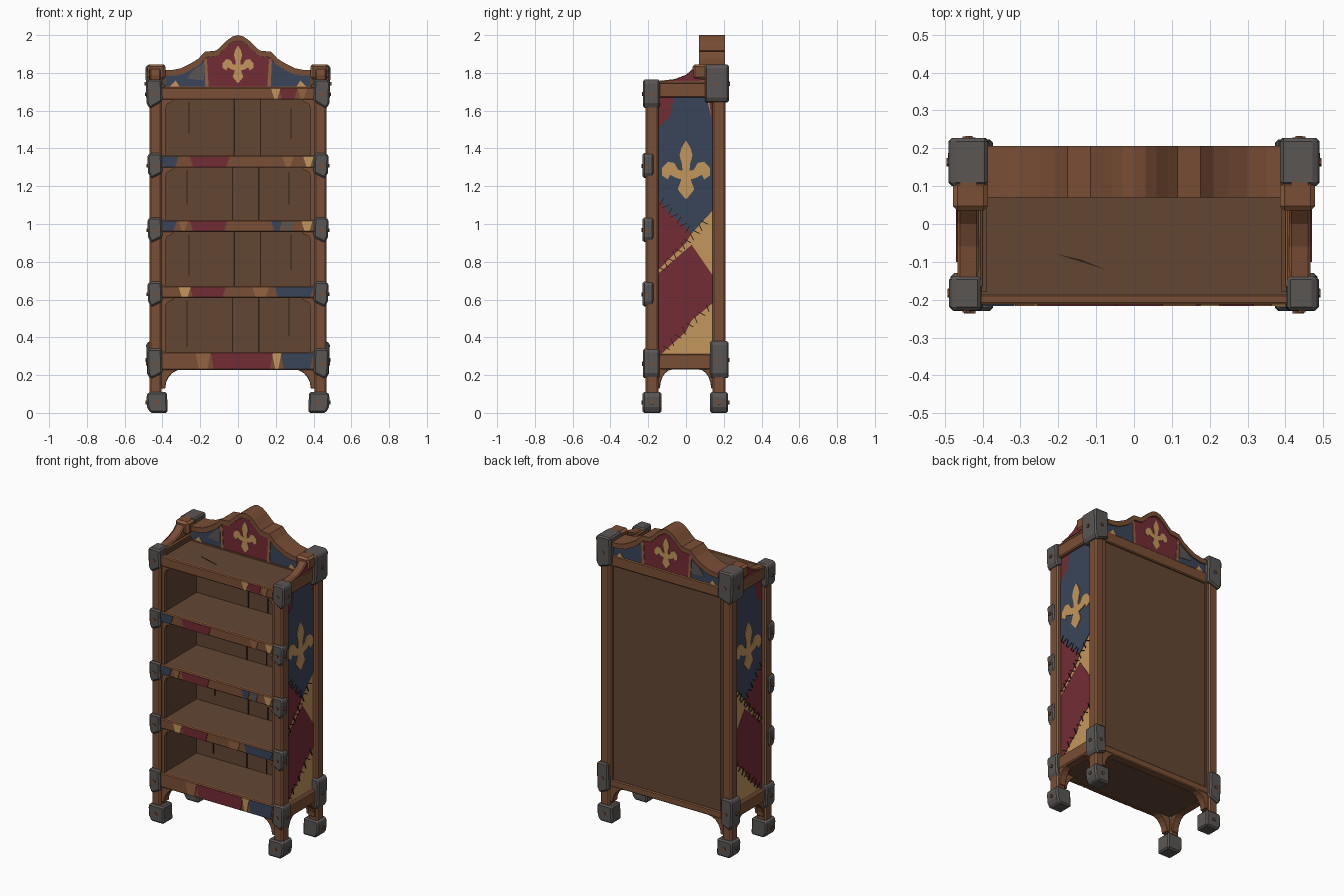
import bpy, bmesh, math
from mathutils import Matrix, Vector

if "Cube" in bpy.data.objects:
    bpy.data.objects.remove(bpy.data.objects["Cube"])

def material(name, hexa):
    m = bpy.data.materials.new(name)
    c = [int(hexa[i:i + 2], 16) / 255 for i in (0, 2, 4)]
    m.diffuse_color = [v / 12.92 if v < .04 else ((v + .055) / 1.055) ** 2.4 for v in c] + [1]
    m.use_nodes = True
    m.node_tree.nodes["Principled BSDF"].inputs["Base Color"].default_value = m.diffuse_color
    return m

FRAME = material("frame wood", "7A4E35")
BOARD = material("board wood", "634634")
EDGE = material("worn edge wood", "94623E")
SEAM = material("dark seam", "2E1E16")
METAL = material("iron", "5A5654")
RED = material("red cloth", "742C36")
BLUE = material("blue cloth", "3A455A")
GOLD = material("gold cloth", "C4965C")

def finish(name, bm, mat, mirror=False, bevel=0, edge=None):
    bmesh.ops.recalc_face_normals(bm, faces=bm.faces)
    me = bpy.data.meshes.new(name)
    bm.to_mesh(me)
    bm.free()
    ob = bpy.data.objects.new(name, me)
    bpy.context.collection.objects.link(ob)
    me.materials.append(mat)
    if bevel:
        b = ob.modifiers.new("bevel", 'BEVEL')
        b.width, b.segments, b.limit_method = bevel, 1, 'ANGLE'
        if edge:
            me.materials.append(edge)
            b.material = 1
    if mirror:
        ob.modifiers.new("mirror", 'MIRROR')
    return ob

def prism(name, polys, axis, a, b, mat, mirror=False, bevel=0, edge=None):
    """Extrude flat outlines along an axis: x -> (y,z), y -> (x,z), z -> (x,y)."""
    bm = bmesh.new()
    put = {'x': lambda p, t: (t, p[0], p[1]), 'y': lambda p, t: (p[0], t, p[1]),
           'z': lambda p, t: (p[0], p[1], t)}[axis]
    for pts in polys:
        lo = [bm.verts.new(put(p, a)) for p in pts]
        hi = [bm.verts.new(put(p, b)) for p in pts]
        bm.faces.new(lo)
        bm.faces.new(hi[::-1])
        for i in range(len(pts)):
            j = (i + 1) % len(pts)
            bm.faces.new((lo[i], hi[i], hi[j], lo[j]))
    return finish(name, bm, mat, mirror, bevel, edge)

def rect(a0, a1, b0, b1):
    return [(a0, b0), (a1, b0), (a1, b1), (a0, b1)]

def box(name, x0, x1, y0, y1, z0, z1, mat, mirror=False, bevel=0, edge=None):
    return prism(name, [rect(x0, x1, y0, y1)], 'z', z0, z1, mat, mirror, bevel, edge)

def cap(name, x0, x1, y0, y1, z0, z1, clip=.03):
    """Iron corner sleeve with a slanted inner lower edge and two rivets."""
    prism(name, [[(x0, z0 + clip), (x1 - .02, z0), (x1 - .004, z0 + .03), (x1, z1 - .02),
                  (x1 - .01, z1), (x0 + .004, z1)]], 'y', y0, y1, METAL, True, .009)
    bm = bmesh.new()
    cx, cy, cz = (x0 + x1) / 2, (y0 + y1) / 2, (z0 + z1) / 2
    face = (cx, y0, cz) if y0 < 0 else (cx, y1, cz)
    for pos, ax in ((face, 'X'), ((x1 - .001, cy, cz), 'Y')):
        bmesh.ops.create_cone(bm, cap_ends=True, segments=6, radius1=.011, radius2=.011, depth=.012,
                              matrix=Matrix.Translation(pos) @ Matrix.Rotation(math.pi / 2, 4, ax))
    finish(name + "_rivets", bm, FRAME, True)

def fleur(cx, z0, h):
    half = [(0, 1), (.08, .87), (.11, .75), (.07, .6), (.06, .49), (.13, .5), (.2, .62), (.31, .64),
            (.41, .53), (.41, .41), (.31, .34), (.27, .42), (.18, .37), (.08, .34), (.14, .17), (.07, .08), (0, 0)]
    pts = half + [(-x, z) for x, z in half[-2:0:-1]]
    return [(cx + x * h, z0 + z * h) for x, z in pts]

# posts and feet
for tag, y0, y1, top in (("front", -.215, -.145, 1.75), ("back", .14, .208, 1.82)):
    box(tag + "_posts", .405, .468, y0, y1, .08, top, FRAME, True, .008, EDGE)
    f0, f1 = (-.23, -.13) if y0 < 0 else (.128, .223)
    cap(tag + "_feet", .372, .485, f0, f1, 0, .11, 0)
    # curved leg brackets, across and along the side
    arc = [(.09 * (1 - math.cos(t * math.pi / 10)), .1 * math.sin(t * math.pi / 10)) for t in range(6)]
    prism(tag + "_leg_brackets", [[(.41, .13)] + [(.385 - u, .13 + v) for u, v in arc] + [(.41, .235)]],
          'y', y0 + .01, y1 - .01, FRAME, True, .004, EDGE)
    s, base = (1, -.15) if y0 < 0 else (-1, .145)
    prism(tag + "_side_leg_brackets", [[(base, .13)] + [(base + s * (.012 + u * .75), .13 + v) for u, v in arc]
          + [(base, .235)]], 'x', .41, .458, FRAME, True, .004, EDGE)

# iron corner sleeves
cap("front_top_caps", .4, .488, -.228, -.138, 1.61, 1.765, .04)
cap("front_low_caps", .4, .482, -.228, -.14, .18, .34)
for z in (1.24, .9, .56):
    cap("front_shelf_caps", .4, .48, -.23, -.172, z, z + .135)
cap("back_top_caps", .382, .49, .1, .227, 1.64, 1.845)
cap("back_low_caps", .4, .486, .128, .225, .18, .38)

# side walls and rails
box("side_boards", .39, .435, -.18, .17, .24, 1.74, BOARD, True)
box("side_low_rails", .4, .462, -.17, .16, .23, .312, FRAME, True, .006, EDGE)
box("side_top_rails", .4, .464, -.17, .16, 1.67, 1.755, FRAME, True, .006, EDGE)
prism("side_crests", [[(-.15, 1.74), (-.15, 1.757), (-.06, 1.767), (0, 1.79), (.045, 1.83), (.08, 1.845),
                       (.13, 1.845), (.13, 1.74)]], 'x', .41, .466, FRAME, True, .006, EDGE)
box("crest_blocks", .385, .478, .035, .115, 1.765, 1.845, FRAME, True, .012, EDGE)
prism("side_crest_cloth", [[(-.1, 1.757), (-.05, 1.766), (.005, 1.789), (.05, 1.828), (.075, 1.838), (.075, 1.757)]],
      'x', .466, .47, RED, True)

# patched cloth on the sides
prism("side_gold_cloth", [rect(-.145, .14, .312, 1.67)], 'x', .434, .44, GOLD, True)
prism("side_red_cloth", [
    [(-.145, 1.16), (.04, .97), (0, .9), (-.145, .76)],
    [(-.145, .74), (.03, .89), (.14, .73), (.14, .58), (.03, .49), (0, .43), (-.13, .312), (-.145, .312)],
    [(-.145, 1.5), (-.145, 1.67), (-.06, 1.67), (-.08, 1.56)],
    [(.12, 1.67), (.14, 1.67), (.14, 1.52)]], 'x', .436, .442, RED, True)
prism("side_blue_cloth", [[(-.145, 1.13), (-.09, 1.06), (.03, .95), (.14, 1.07), (.14, 1.54), (.11, 1.67),
                           (-.065, 1.67), (-.085, 1.57), (-.145, 1.51)]], 'x', .437, .444, BLUE, True)
prism("side_emblem", [fleur(0, 1.13, .312)], 'x', .442, .448, GOLD, True)

# stitches across the cloth seams
stitches = []
for a, b, n in (((-.14, .75), (.11, 1.02), 11), ((-.12, .33), (.13, .57), 8), ((-.14, 1.13), (.02, .96), 7)):
    a, b = Vector(a), Vector(b)
    d = (b - a).normalized()
    w = Vector((-d.y, d.x))
    for i in range(n):
        c = a.lerp(b, (i + .5) / n)
        u, v = (w + d * (.4 if i % 2 else -.3)) * .02, d * .0025
        stitches.append([tuple(p) for p in (c - u - v, c + u - v, c + u + v, c - u + v)])
prism("stitches", stitches, 'x', .442, .447, SEAM, True)

# shelves, with coloured patches on their front edges
shelves = [
    (1.66, 1.72, [(.18, .22, GOLD), (.22, .31, RED), (.32, .36, EDGE)]),
    (1.30, 1.36, [(-.405, -.32, BLUE), (-.25, -.05, RED), (.24, .29, EDGE), (.35, .395, GOLD)]),
    (.96, 1.02, [(-.405, -.33, BLUE), (-.31, -.27, EDGE), (-.25, -.06, RED), (.18, .23, BLUE), (.24, .29, METAL), (.34, .39, GOLD)]),
    (.61, .67, [(-.31, -.255, GOLD), (-.25, -.07, RED), (.08, .16, EDGE), (.2, .395, BLUE)]),
    (.23, .32, [(-.22, -.15, EDGE), (-.14, .18, RED), (.185, .225, GOLD), (.23, .395, BLUE)])]
for z0, z1, patches in shelves:
    box("shelf", -.405, .405, -.2, .15, z0, z1, BOARD)
    box("shelf_edge", -.41, .41, -.212, -.185, z0 - .002, z1 + .002, FRAME, False, .005, EDGE)
    for x0, x1, m in patches:
        k = .012
        prism("shelf_patch", [[(x0 + k, z0 + .003), (x1 - k, z0 + .003), (x1 + k * .4, z1 - .003), (x0 - k * .4, z1 - .003)]],
              'y', -.216, -.21, m)

# curved brackets in the top corners of each bay
for z, _, _ in shelves[:-1]:
    prism("bay_brackets", [[(.41, z), (.34, z), (.345, z - .012), (.375, z - .025), (.387, z - .055), (.41, z - .06)]],
          'y', -.2, -.175, FRAME, True)
box("inner_stiles", .385, .408, -.2, -.175, .32, 1.66, FRAME, True)

# back boards with plank seams and a rear frame
box("back_board", -.41, .41, .135, .19, .24, 1.72, BOARD)
seams = []
for i, (z0, z1) in enumerate(((.32, .61), (.67, .96), (1.02, 1.30), (1.36, 1.66))):
    for x, lo, hi in ((-.03, 0, 1), (.11, 0, 1), (-.27, .1 + .1 * i, .95), (.27, .3, 1 - .05 * i)):
        x += .01 * (i % 2)
        seams.append(rect(x - .003, x + .003, z0 + (z1 - z0) * lo, z0 + (z1 - z0) * hi))
prism("plank_seams", seams, 'y', .131, .136, SEAM)
box("back_low_rail", -.41, .41, .15, .2, .23, .275, FRAME, False, .005, EDGE)
box("back_top_rail", -.41, .41, .15, .204, 1.66, 1.73, FRAME, False, .005, EDGE)
box("back_stiles", .385, .41, .15, .2, .25, 1.68, FRAME, True, .004)

# headboard: core, raised top moulding and painted cloth on both faces
half = [(.4, 1.815), (.35, 1.815), (.3, 1.825), (.25, 1.85), (.21, 1.875), (.175, 1.912), (.115, 1.918),
        (.09, 1.94), (.06, 1.97), (.03, 1.992)]
top = half + [(0, 2.0)] + [(-x, z) for x, z in half[::-1]]
inner = [(x * (.96 if abs(x) < .38 else 1), z - .03) for x, z in top]
prism("headboard", [[(-.4, 1.715)] + inner[::-1] + [(.4, 1.715)]], 'y', .082, .193, BOARD)
prism("headboard_moulding", [[top[i], top[i + 1], inner[i + 1], inner[i]] for i in range(len(top) - 1)],
      'y', .07, .206, FRAME)
box("headboard_rail", -.4, .4, .072, .2, 1.715, 1.728, FRAME)
red = [(-.155, 1.728), (.155, 1.728), (.165, 1.88), (.108, 1.888), (.085, 1.91), (.055, 1.942), (0, 1.97),
       (-.055, 1.942), (-.085, 1.91), (-.108, 1.888), (-.165, 1.88)]
blue = [(.172, 1.728), (.38, 1.728), (.38, 1.785), (.3, 1.794), (.235, 1.822), (.2, 1.85), (.175, 1.865)]
for tag, y, s in (("front", .082, -1), ("back", .193, 1)):
    prism(tag + "_red_cloth", [red], 'y', y - .001, y + s * .006, RED)
    prism(tag + "_blue_cloth", [blue], 'y', y - .001, y + s * .005, BLUE, True)
    prism(tag + "_dividers", [[(.155, 1.728), (.173, 1.728), (.18, 1.87), (.165, 1.88)]], 'y', y, y + s * .009, EDGE, True)
    prism(tag + "_gold_patch", [[(.31, 1.728), (.36, 1.728), (.33, 1.76)]], 'y', y, y + s * .008, GOLD, True)
    prism(tag + "_grey_patch", [[(-.27, 1.77), (-.18, 1.76), (-.18, 1.85), (-.235, 1.815)]], 'y', y, y + s * .008, METAL)
    prism(tag + "_emblem", [fleur(0, 1.745, .2)], 'y', y, y + s * .01, GOLD)

# scratch in the top shelf
prism("top_scratch", [[(-.21, -.078), (-.07, -.122), (-.14, -.094)]], 'z', 1.718, 1.722, SEAM)
